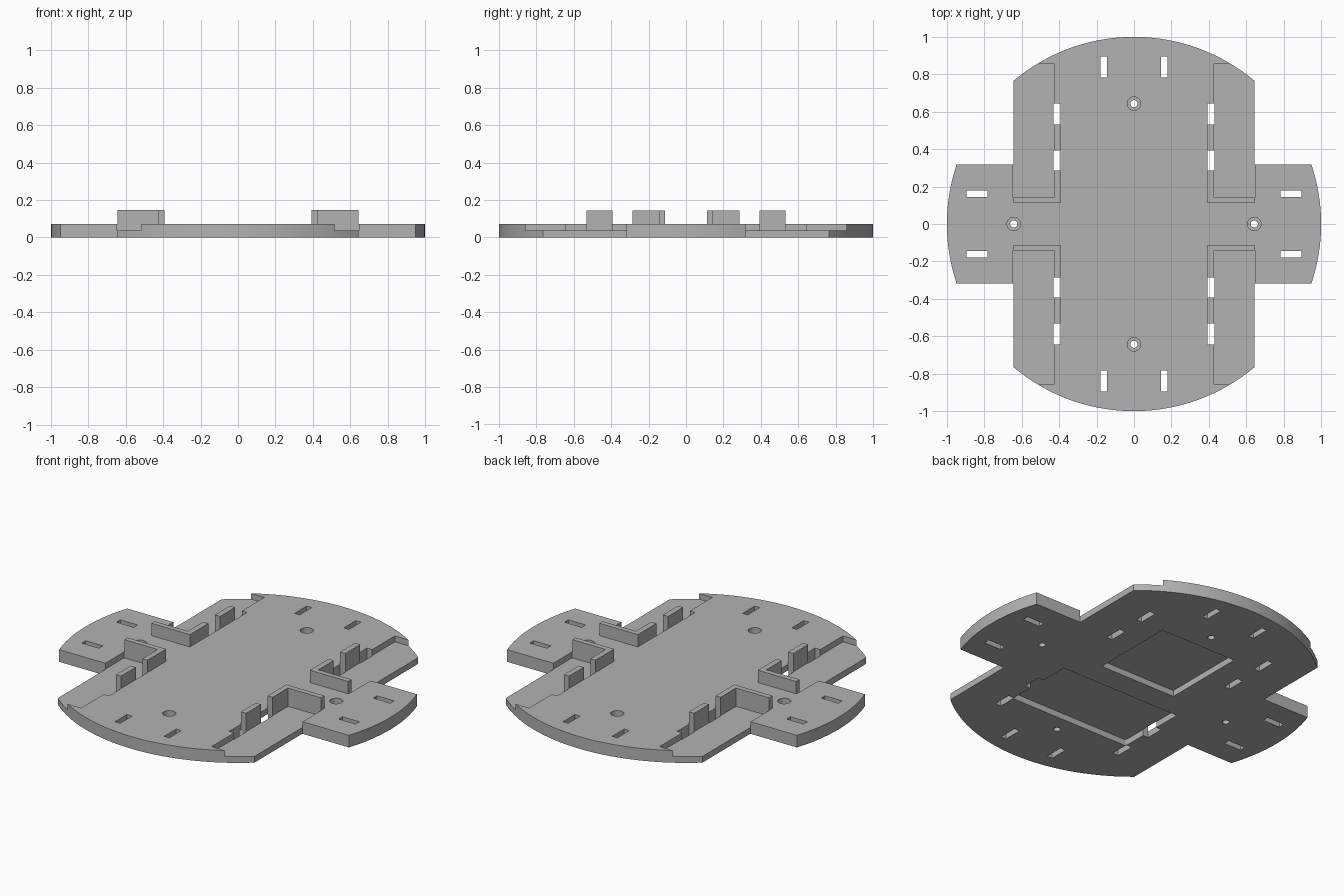
import bpy, bmesh, math

cube = bpy.data.objects.get("Cube")
if cube:
    bpy.data.objects.remove(cube, do_unlink=True)

grey = bpy.data.materials.new("plain grey")
grey.use_nodes = True
colour = (0.45, 0.45, 0.45, 1)
grey.diffuse_color = colour
grey.node_tree.nodes["Principled BSDF"].inputs["Base Color"].default_value = colour

THICK, FLOOR, TOP = 0.072, 0.037, 0.145   # plate top, pocket floor, wall top
BODY, ARM = 0.644, 0.318                  # half widths of body and side arms
IN, OUT = 0.393, 0.427                    # inner and outer face of the walls
SIGNS = [(sx, sy) for sx in (1, -1) for sy in (1, -1)]


def prism(name, outline, z0, z1):
    """Extrude a flat outline from z0 to z1."""
    bm = bmesh.new()
    face = bm.faces.new([bm.verts.new((x, y, z0)) for x, y in outline])
    new = bmesh.ops.extrude_face_region(bm, geom=[face])["geom"]
    bmesh.ops.translate(bm, vec=(0, 0, z1 - z0),
                        verts=[v for v in new if isinstance(v, bmesh.types.BMVert)])
    bmesh.ops.recalc_face_normals(bm, faces=bm.faces)
    mesh = bpy.data.meshes.new(name)
    bm.to_mesh(mesh)
    bm.free()
    mesh.materials.append(grey)
    obj = bpy.data.objects.new(name, mesh)
    bpy.context.collection.objects.link(obj)
    return obj


def rect(x0, x1, y0, y1):
    return [(x0, y0), (x1, y0), (x1, y1), (x0, y1)]


def arc(cx, cy, r, a0, a1, n):
    return [(cx + r * math.cos(a0 + (a1 - a0) * i / n),
             cy + r * math.sin(a0 + (a1 - a0) * i / n)) for i in range(n + 1)]


def circle(cx, cy, r):
    return arc(cx, cy, r, 0, 2 * math.pi, 32)[:-1]


def flip(points, sx, sy):
    return [(x * sx, y * sy) for x, y in points]


# Round plate with four notches, leaving a wide body and two side arms
a_arm, a_body = math.asin(ARM), math.acos(BODY)
outline = []
for turn in (1, -1):
    half = arc(0, 0, 1, -a_arm, a_arm, 16) + [(BODY, ARM)]
    half += arc(0, 0, 1, a_body, math.pi - a_body, 40) + [(-BODY, ARM)]
    outline += flip(half, turn, turn)
plate = prism("base_plate", outline, 0, THICK)


def cut(points, z0, z1):
    cutter = prism("cutter", points, z0, z1)
    cutter.hide_render = True
    mod = plate.modifiers.new("cut", "BOOLEAN")
    mod.operation, mod.solver, mod.object = "DIFFERENCE", "EXACT", cutter
    bpy.context.view_layer.objects.active = plate
    bpy.ops.object.modifier_apply(modifier=mod.name)
    bpy.data.objects.remove(cutter, do_unlink=True)


# Wheel pockets sunk into the four body corners
pocket = [(OUT, 0.142), (0.646, 0.142), (0.646, 0.33),
          (0.75, 0.33), (0.75, 0.857), (OUT, 0.857)]
for s in SIGNS:
    cut(flip(pocket, *s), FLOOR, 0.2)

# Shallow recesses in the underside
cut(rect(-0.25, 0.25, 0.03, 0.535), -0.1, 0.036)
cut(rect(-0.395, 0.395, -0.54, -0.115), -0.1, 0.036)

# Through slots beside the walls and near the rims
slots = [rect(IN, 0.43, 0.285, 0.394), rect(IN, 0.43, 0.533, 0.645),
         rect(0.144, 0.178, 0.784, 0.896), rect(0.784, 0.896, 0.144, 0.18)]
for s in SIGNS:
    for slot in slots:
        cut(flip(slot, *s), -0.1, 0.2)

# Counterbored screw holes
for cx, cy in ((0, 0.643), (0, -0.643), (0.643, 0), (-0.643, 0)):
    cut(circle(cx, cy, 0.036), FLOOR, 0.2)
    cut(circle(cx, cy, 0.019), -0.1, 0.1)

# Upright L-shaped walls and posts around each pocket
corner = [(IN, 0.111), (BODY, 0.111), (BODY, 0.142),
          (OUT, 0.142), (OUT, 0.285), (IN, 0.285)]
for s in SIGNS:
    label = ("back" if s[1] > 0 else "front") + ("_left" if s[0] > 0 else "_right")
    prism(label + "_corner_wall", flip(corner, *s), THICK - 0.002, TOP)
    prism(label + "_post", flip(rect(IN, OUT, 0.394, 0.533), *s), THICK - 0.002, TOP)

# Smooth the curved rims and holes, keep corners sharp
bpy.ops.object.select_all(action="DESELECT")
plate.select_set(True)
bpy.context.view_layer.objects.active = plate
bpy.ops.object.shade_smooth_by_angle(angle=math.radians(30))
